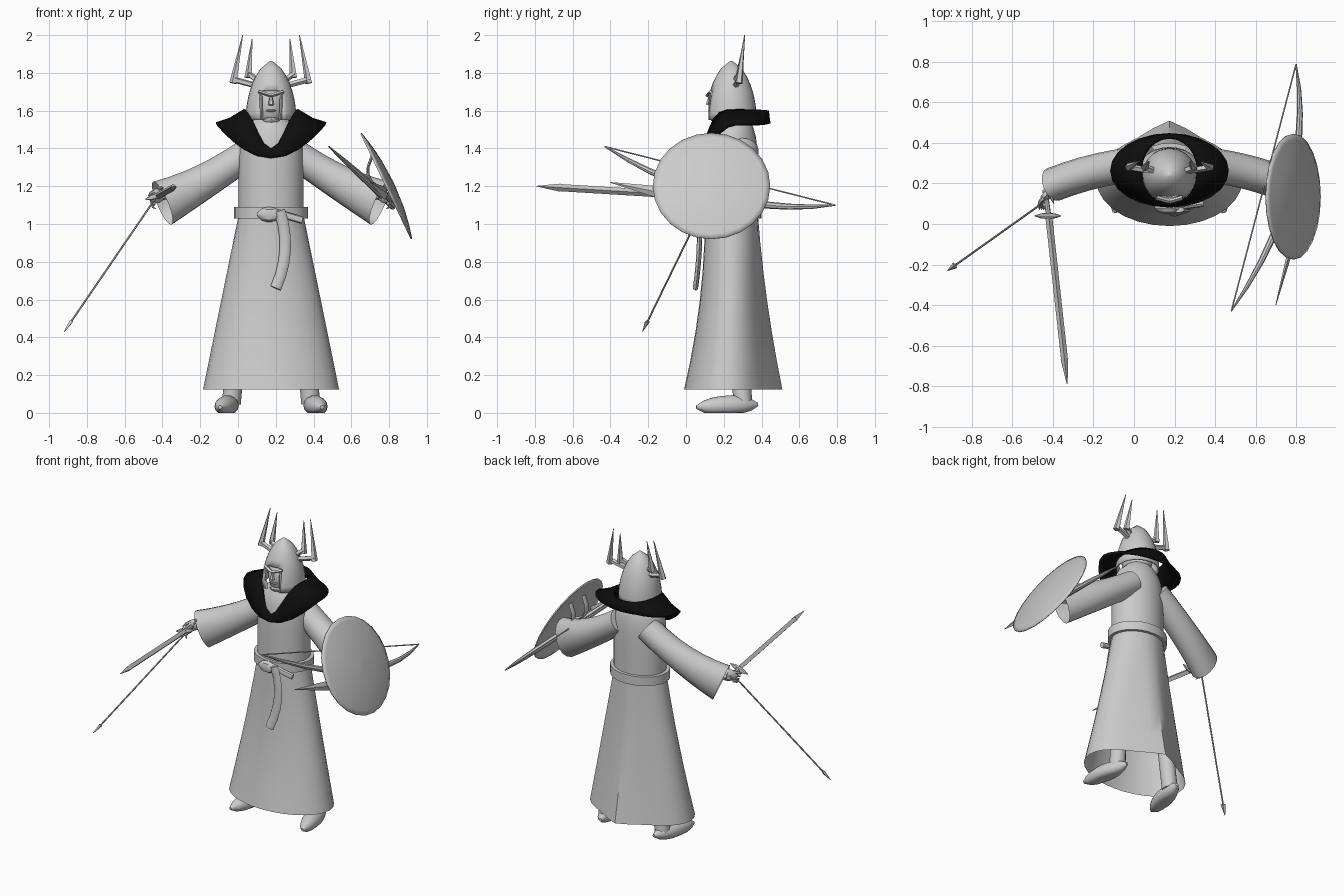
import bpy, bmesh, math
from mathutils import Vector

cube = bpy.data.objects.get("Cube")
if cube:
    bpy.data.objects.remove(cube)

CENTRE_X, CENTRE_Y = .175, .24  # body axis
UP, BACK = Vector((0, 0, 1)), Vector((0, 1, 0))


def material(name, value):
    mat = bpy.data.materials.new(name)
    mat.use_nodes = True
    colour = (value, value, value, 1)
    mat.diffuse_color = colour
    mat.node_tree.nodes["Principled BSDF"].inputs["Base Color"].default_value = colour
    return mat


GREY = material("light grey", .6)
BLACK = material("black", .004)


def fractions(steps):
    return [i / steps for i in range(steps + 1)]


def swell(radius):
    """Full in the middle, narrow at both ends."""
    return lambda t: radius * math.sqrt(max(.03, math.sin(math.pi * t)))


def taper(radius):
    """Runs down to a point."""
    return lambda t: radius * (1 - t) + .002


def even(radius):
    return lambda t: radius


def skin(name, rings, mat=GREY, caps=(True, True), thick=0):
    """Bridge equal rings of points into one surface."""
    bm = bmesh.new()
    rows = [[bm.verts.new(point) for point in ring] for ring in rings]
    count = len(rows[0])
    for low, high in zip(rows, rows[1:]):
        for i in range(count):
            j = (i + 1) % count
            bm.faces.new((low[i], low[j], high[j], high[i]))
    if caps[0]:
        bm.faces.new(rows[0][::-1])
    if caps[1]:
        bm.faces.new(rows[-1])
    bmesh.ops.recalc_face_normals(bm, faces=bm.faces)
    mesh = bpy.data.meshes.new(name)
    bm.to_mesh(mesh)
    bm.free()
    mesh.materials.append(mat)
    part = bpy.data.objects.new(name, mesh)
    bpy.context.collection.objects.link(part)
    if thick:
        solid = part.modifiers.new("thickness", "SOLIDIFY")
        solid.thickness = thick
        solid.offset = 0
    bpy.ops.object.select_all(action="DESELECT")
    part.select_set(True)
    bpy.context.view_layer.objects.active = part
    bpy.ops.object.shade_smooth_by_angle(angle=math.radians(40))
    return part


def oval(z, rx, ry, cy=CENTRE_Y, sides=28, ridge=0):
    """Level ring around the body axis; ridge pulls out its rear middle."""
    ring = []
    for i in range(sides):
        angle = math.tau * i / sides - math.pi / 2
        c, s = math.cos(angle), math.sin(angle)
        peak = ridge * max(0, 1 - 2 * abs(c)) if s > 0 else 0
        ring.append((CENTRE_X + rx * c, cy + ry * s + peak, z))
    return ring


def sweep(name, start, end, wide, high, bend=(0, 0, 0), steps=1, sides=8, ref=UP, **options):
    """Oval section run from start to end, bowed sideways by bend."""
    start, end, bend = Vector(start), Vector(end), Vector(bend)
    rings = []
    for t in fractions(steps):
        point = start.lerp(end, t) + bend * 4 * t * (1 - t)
        along = (end - start + bend * 4 * (1 - 2 * t)).normalized()
        across = along.cross(ref).normalized()
        upward = across.cross(along)
        rings.append([point + across * wide(t) * math.cos(math.tau * i / sides)
                      + upward * high(t) * math.sin(math.tau * i / sides)
                      for i in range(sides)])
    return skin(name, rings, **options)


# Robe: flared skirt with a rear ridge, and torso closing into the neck
skirt = []
for t in fractions(6):
    flare = (1 - t) ** 2
    skirt.append(oval(.125 + .93 * t, .36 - .19 * t, .14 + .085 * flare,
                      CENTRE_Y - .025 * flare, ridge=.07 * (1 - t)))
skin("robe_skirt", skirt, caps=(False, True))
skin("robe_torso", [oval(1.03 + .54 * t, .172 - .1 * t ** 8, .14 - .06 * t ** 8)
                    for t in fractions(10)])

# Belt with knot, fold and hanging strap
skin("belt", [oval(z, .17 + out, .135 + out)
              for z, out in ((1.03, 0), (1.03, .025), (1.09, .025), (1.09, 0))],
     caps=(False, False))
sweep("belt_knot", (.1, .08, 1.05), (.23, .08, 1.05), swell(.03), swell(.04), steps=5)
sweep("belt_fold", (.2, .08, 1.06), (.34, .1, 1.02), even(.015), even(.02))
sweep("belt_strap", (.22, .07, 1.07), (.2, .05, .66), even(.03), even(.014),
      bend=(.04, .01, 0), steps=6, ref=BACK)

# Collar: ruff that dips to a point at the front
outer, inner = [], []
for i in range(24):
    angle = math.tau * i / 24 - math.pi / 2
    c, s = math.cos(angle), math.sin(angle)
    front = max(0, -s)
    outer.append(Vector((CENTRE_X + .29 * c, .265 + .175 * s, 1.53 - .18 * front ** 2)))
    inner.append(Vector((CENTRE_X + .14 * c, .265 + .165 * s, 1.6 - .2 * front ** 4)))
middle = [a.lerp(b, .5) - UP * .01 for a, b in zip(outer, inner)]
skin("collar", [outer, middle, inner], mat=BLACK, caps=(False, False), thick=.018)

# Head and face
skin("head", [oval(1.625 - .1 * math.cos(math.pi * t), .085 * swell(1)(t), .112 * swell(1)(t))
              for t in fractions(10)])
sweep("nose", (CENTRE_X, .125, 1.68), (CENTRE_X, .115, 1.63), lambda t: .007 + .009 * t,
      lambda t: .005 + .008 * t, ref=BACK, sides=6)
sweep("lips", (CENTRE_X - .03, .135, 1.6), (CENTRE_X + .03, .135, 1.6), swell(.008),
      swell(.007), bend=(0, -.01, 0), steps=4)
sweep("chin", (CENTRE_X, .2, 1.53), (CENTRE_X, .13, 1.56), swell(.05), swell(.02), steps=4)

# Pointed helmet with a face opening
helmet = skin("helmet", [oval(1.55 + .31 * t, *[.13 * (1.005 - t * t) ** .65] * 2)
                         for t in fractions(8)], caps=(False, True), thick=.008)
bm = bmesh.new()
bm.from_mesh(helmet.data)
opening = []
for face in bm.faces:
    spot = face.calc_center_median()
    if abs(spot.x - CENTRE_X) < .05 and spot.y < .2 and spot.z < 1.69:
        opening.append(face)
bmesh.ops.delete(bm, geom=opening, context="FACES")
bm.to_mesh(helmet.data)
bm.free()

for sign, side in ((1, "left"), (-1, "right")):
    def at(x, y, z):
        return Vector((CENTRE_X + sign * x, y, z))

    # Brow and cheek rims around the face
    sweep(side + "_brow", at(0, .112, 1.68), at(.065, .13, 1.7), even(.011), even(.009), sides=4)
    sweep(side + "_cheek_rim", at(.055, .125, 1.69), at(.05, .125, 1.55), even(.008),
          even(.007), sides=4, ref=BACK)

    # Two-pronged horns
    for part, reach, base, tip, top in (("outer", .2, 1.75, .15, 2), ("inner", .12, 1.78, .1, 1.98)):
        elbow = at(reach, .28, base + .015)
        sweep(f"{side}_{part}_horn_root", at(.07, .26, base - .02), elbow, even(.016),
              even(.016), sides=5)
        sweep(f"{side}_{part}_horn_prong", elbow - UP * .02, at(tip, .31, top), taper(.019),
              taper(.019), sides=5, ref=BACK)

    # Wide open sleeve with the forearm inside
    sweep(side + "_sleeve", at(.1, .3, 1.39), at(.575, .195, 1.11), even(.085),
          lambda t: .08 + .045 * t * t, bend=(0, .02, -.015), steps=6, sides=16,
          caps=(True, False))
    sweep(side + "_forearm", at(.4, .25, 1.2), at(.6, .17, 1.15), even(.028), even(.03))

    # Hand with spread fingers
    sweep(side + "_palm", at(.56, .19, 1.16), at(.64, .11, 1.14), swell(.02), swell(.04), steps=5)
    for k in range(4):
        drop = UP * .02 * k
        sweep(f"{side}_finger_{k + 1}", at(.62, .13, 1.17) - drop, at(.64 - .01 * k, .07, 1.14) - drop,
              taper(.01), taper(.01), bend=(sign * .015, 0, 0), steps=3, sides=6)
    sweep(side + "_thumb", at(.59, .15, 1.19), at(.57, .1, 1.19), taper(.012), taper(.012), sides=6)

    # Flat-soled shoe and ankle
    shoe = sweep(side + "_shoe", at(.2, .38, .045), at(.27, .055, .03), swell(.057),
                 swell(.055), steps=8, sides=14)
    for vertex in shoe.data.vertices:
        vertex.co.z = max(0, vertex.co.z)
    sweep(side + "_ankle", at(.21, .3, .05), at(.17, .28, .5), even(.05), even(.05),
          sides=12, ref=BACK)

# Sword in the right hand
guard, point = Vector((-.42, .03, 1.15)), Vector((-.33, -.79, 1.2))
shoulder = guard.lerp(point, .85)
sweep("sword_hilt", (-.44, .17, 1.14), guard, even(.013), even(.013))
sweep("sword_blade", guard, shoulder, even(.017), even(.019), sides=4)
sweep("sword_tip", shoulder, point, taper(.017), taper(.019), sides=4)
sweep("sword_guard", (-.49, .04, 1.13), (-.36, .04, 1.17), swell(.015), swell(.017), steps=4)

# Arrow in the right hand
nock, point = Vector((-.4, .14, 1.19)), Vector((-.92, -.23, .43))
neck = nock.lerp(point, .93)
sweep("arrow_shaft", nock, neck, even(.005), even(.005), sides=6)
sweep("arrow_head", neck, point, taper(.015), taper(.009), sides=4)

# Round domed shield on the left arm, with straps behind
hub, axis = Vector((.785, .135, 1.2)), Vector((.9, 0, .43))
sweep("shield", hub, hub + axis * .04, *[lambda t: .31 * math.sqrt(1.001 - t)] * 2,
      steps=6, sides=24, caps=(False, True), thick=.008)
for k in range(2):
    y = .08 + .14 * k
    sweep(f"shield_strap_{k + 1}", (.71, y, 1.36), (.8, y, 1.18), even(.02), even(.008),
          bend=(-.06, 0, -.03), steps=5, ref=axis)

# Bow with string, and a short blade beside it
low, high = Vector((.48, -.43, 1.41)), Vector((.8, .79, 1.1))
sweep("bow", low, high, swell(.019), swell(.021), bend=(.13, 0, -.11), steps=10)
sweep("bow_string", low, high, even(.004), even(.004), sides=5)
sweep("short_blade", (.78, -.1, 1.16), (.7, -.4, 1.22), taper(.012), taper(.035), sides=4)
sweep("short_blade_hilt", (.8, .1, 1.13), (.78, -.1, 1.16), even(.012), even(.015))
